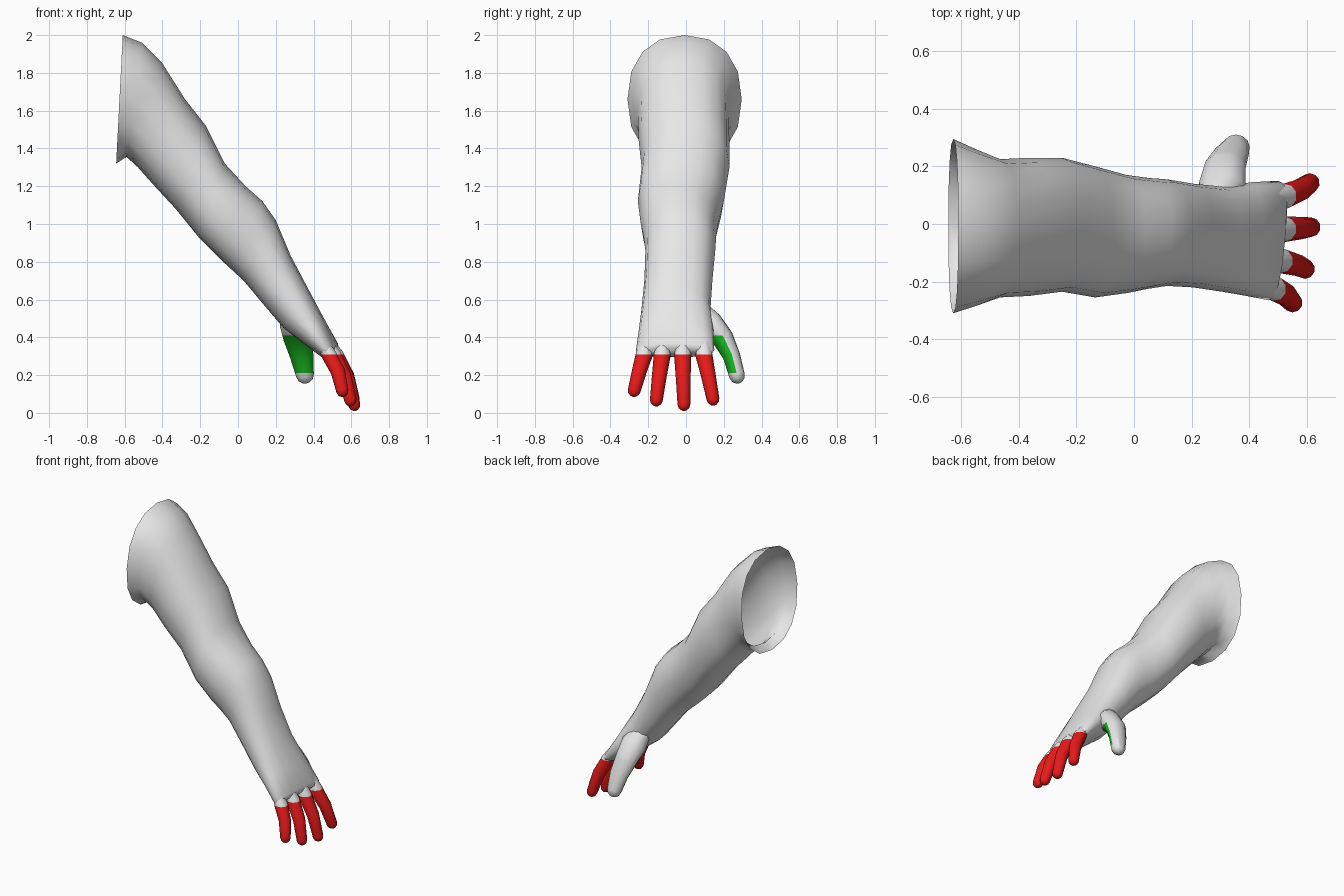
import bpy, bmesh, math
from mathutils import Vector

if "Cube" in bpy.data.objects:
    bpy.data.objects.remove(bpy.data.objects["Cube"])


def material(name, rgb):
    m = bpy.data.materials.new(name)
    m.diffuse_color = (*rgb, 1)
    m.use_nodes = True
    m.node_tree.nodes["Principled BSDF"].inputs["Base Color"].default_value = m.diffuse_color
    return m


GREY = material("pale grey", (0.8, 0.8, 0.8))
RED = material("red", (0.8, 0.01, 0.01))
GREEN = material("green", (0.01, 0.5, 0.015))


def loft(bm, rings, cap_start=False, cap_end=True):
    rows = [[bm.verts.new(p) for p in ring] for ring in rings]
    n = len(rows[0])
    for a, b in zip(rows, rows[1:]):
        for i in range(n):
            j = (i + 1) % n
            bm.faces.new((a[i], a[j], b[j], b[i]))
    if cap_start:
        bm.faces.new(rows[0][::-1])
    if cap_end:
        bm.faces.new(rows[-1])
    bmesh.ops.recalc_face_normals(bm, faces=bm.faces)
    bm.normal_update()


def finish(bm, name, mats, angle=60):
    me = bpy.data.meshes.new(name)
    bm.to_mesh(me)
    bm.free()
    for m in mats:
        me.materials.append(m)
    ob = bpy.data.objects.new(name, me)
    bpy.context.collection.objects.link(ob)
    bpy.ops.object.select_all(action='DESELECT')
    ob.select_set(True)
    bpy.context.view_layer.objects.active = ob
    bpy.ops.object.shade_smooth_by_angle(angle=math.radians(angle))
    return ob


def cut(bm, z):
    bmesh.ops.bisect_plane(bm, geom=bm.verts[:] + bm.edges[:] + bm.faces[:],
                           plane_co=(0, 0, z), plane_no=(0, 0, 1))


def digit(path, sides=10):
    """Tube through (x, y, z, width radius, depth radius), with a rounded tip."""
    pts = [Vector(p[:3]) for p in path]
    rad = [p[3:] for p in path]
    end_dir = (pts[-1] - pts[-2]).normalized()
    tip, (ra, rb) = pts[-1], rad[-1]
    for t in (35, 65, 82):
        a = math.radians(t)
        pts.append(tip + end_dir * min(ra, rb) * math.sin(a))
        rad.append((ra * math.cos(a), rb * math.cos(a)))
    rings = []
    for i, p in enumerate(pts):
        d = (pts[min(i + 1, len(pts) - 1)] - pts[max(i - 1, 0)]).normalized()
        side = Vector((0, 1, 0))
        side = (side - d * side.dot(d)).normalized()
        up = d.cross(side)
        rings.append([p + side * rad[i][0] * math.cos(k * math.tau / sides)
                      + up * rad[i][1] * math.sin(k * math.tau / sides)
                      for k in range(sides)])
    bm = bmesh.new()
    loft(bm, rings, cap_start=True)
    return bm


# Sleeve-like arm and hand: top x,z / bottom x,z / y min, y max / skew
SECTIONS = [
    (-0.61, 2.00, -0.645, 1.32, -0.31, 0.295, 0),
    (-0.51, 1.96, -0.59, 1.355, -0.285, 0.26, 0),
    (-0.40, 1.85, -0.53, 1.30, -0.255, 0.225, 0),
    (-0.28, 1.66, -0.45, 1.21, -0.25, 0.23, 0),
    (-0.17, 1.52, -0.33, 1.08, -0.235, 0.23, 0),
    (-0.07, 1.32, -0.20, 0.92, -0.255, 0.20, 0),
    (0.04, 1.20, -0.09, 0.81, -0.24, 0.17, 0),
    (0.13, 1.12, -0.03, 0.755, -0.225, 0.16, 0),
    (0.20, 1.02, 0.03, 0.70, -0.215, 0.155, 0),
    (0.28, 0.83, 0.13, 0.58, -0.22, 0.14, 0),
    (0.37, 0.66, 0.24, 0.45, -0.235, 0.13, 0),
    (0.45, 0.51, 0.35, 0.365, -0.25, 0.145, 0.04),
    (0.525, 0.37, 0.445, 0.295, -0.265, 0.15, 0.08),
    (0.525, 0.34, 0.475, 0.295, -0.255, 0.14, 0.10),
]
SIDES = 16
rings = []
for tx, tz, bx, bz, y0, y1, skew in SECTIONS:
    ring = []
    for k in range(SIDES):
        a = k * math.tau / SIDES
        c = math.copysign(abs(math.cos(a)) ** 0.88, math.cos(a))
        s = math.copysign(abs(math.sin(a)) ** 0.88, math.sin(a))
        y = (y0 + y1) / 2 + (y1 - y0) / 2 * s
        ring.append(((tx + bx) / 2 + (tx - bx) / 2 * c + skew * (y + 0.05), y,
                     (tz + bz) / 2 + (tz - bz) / 2 * c))
    rings.append(ring)
bm = bmesh.new()
loft(bm, rings)
finish(bm, "arm_and_hand", [GREY])

# Four fingers: grey knuckle, red below it (base x,y / tip x,y,z)
FINGERS = {
    "little_finger": (0.483, -0.222, 0.552, -0.274, 0.118),
    "ring_finger": (0.507, -0.126, 0.595, -0.157, 0.068),
    "middle_finger": (0.520, -0.018, 0.615, -0.011, 0.044),
    "index_finger": (0.520, 0.095, 0.612, 0.143, 0.072),
}
for name, (bx, by, tx, ty, tz) in FINGERS.items():
    base, tip = Vector((bx, by, 0.305)), Vector((tx, ty, tz))
    mid = base.lerp(tip, 0.5) + Vector((0.012, 0, 0.006))
    bm = digit([(bx - 0.05, by * 0.97, 0.40, 0.030, 0.022),
                (*base, 0.045, 0.042), (*mid, 0.039, 0.040), (*tip, 0.034, 0.034)])
    cut(bm, 0.308)
    for f in bm.faces:
        f.material_index = int(f.calc_center_median().z < 0.308)
    finish(bm, name, [GREY, RED])

# Thumb: green on the side facing the palm, grey elsewhere
bm = digit([(0.27, 0.06, 0.56, 0.05, 0.05),
            (0.305, 0.125, 0.475, 0.070, 0.085),
            (0.315, 0.195, 0.395, 0.058, 0.074),
            (0.338, 0.242, 0.30, 0.046, 0.062),
            (0.355, 0.270, 0.197, 0.042, 0.047)], 12)
cut(bm, 0.21)
cut(bm, 0.41)
for f in bm.faces:
    z = f.calc_center_median().z
    f.material_index = int(0.21 < z < 0.41 and f.normal.y < -0.05)
finish(bm, "thumb", [GREY, GREEN])
